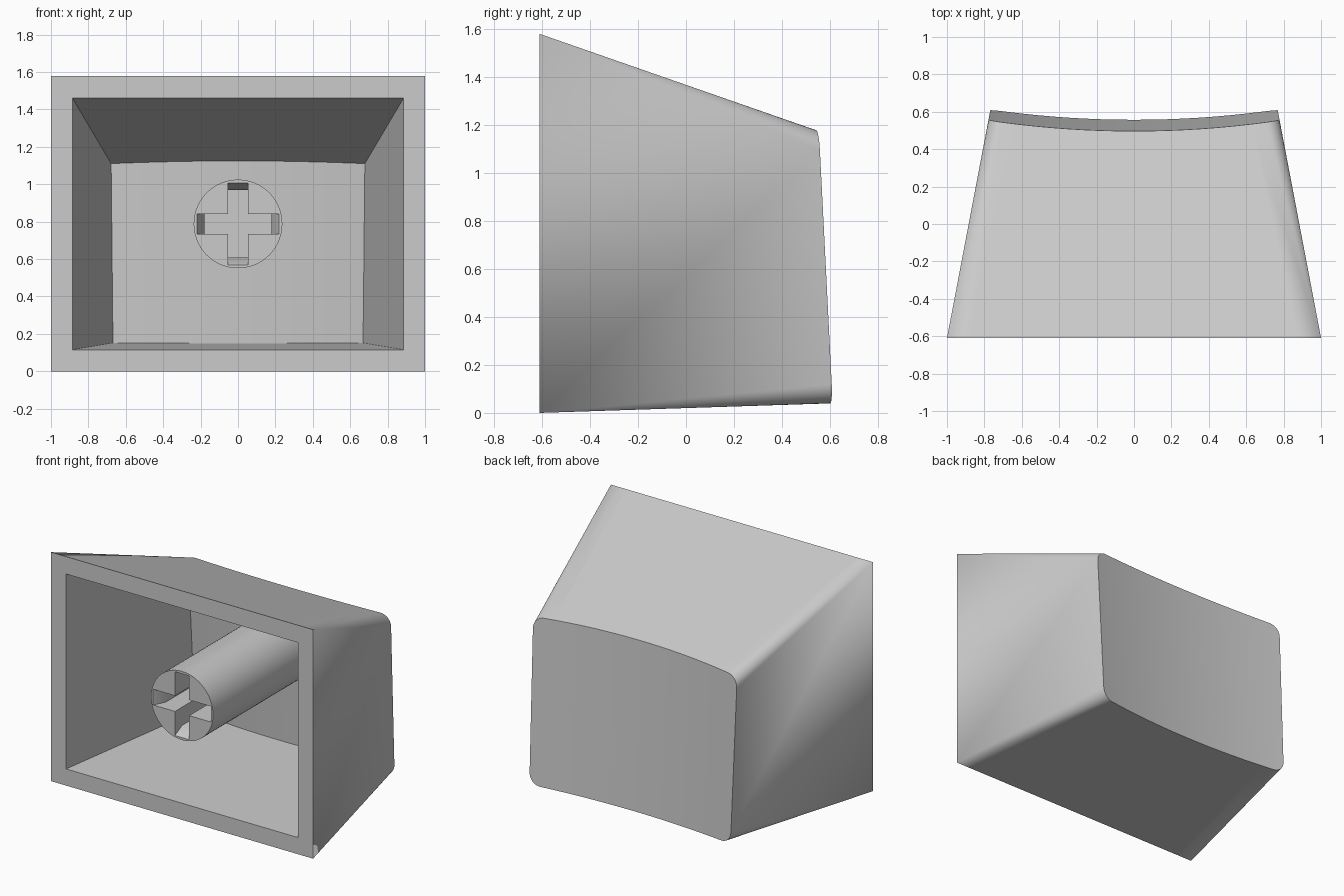
import bpy
import bmesh
from math import sin, cos, pi, radians
from mathutils import Vector, Matrix

FRONT = -0.61
ARC, SPAN = 8, 16

old = bpy.data.objects.get("Cube")
if old:
    bpy.data.objects.remove(old, do_unlink=True)

grey = bpy.data.materials.new("light grey plastic")
grey.use_nodes = True
grey.diffuse_color = (0.6, 0.6, 0.6, 1)
grey.node_tree.nodes["Principled BSDF"].inputs["Base Color"].default_value = (0.6, 0.6, 0.6, 1)


def finish(bm, name):
    bmesh.ops.remove_doubles(bm, verts=bm.verts, dist=1e-5)
    bmesh.ops.recalc_face_normals(bm, faces=bm.faces)
    mesh = bpy.data.meshes.new(name)
    bm.to_mesh(mesh)
    bm.free()
    mesh.materials.append(grey)
    ob = bpy.data.objects.new(name, mesh)
    bpy.context.collection.objects.link(ob)
    return ob


def activate(ob):
    bpy.ops.object.select_all(action='DESELECT')
    ob.select_set(True)
    bpy.context.view_layer.objects.active = ob


def smooth(ob):
    activate(ob)
    bpy.ops.object.shade_smooth_by_angle(angle=radians(30))


def dish(x, z):
    """Depth of the tilted, hollowed touch surface."""
    return 0.612 - 0.052 * (z - 0.04) - 0.055 * (1 - (x / 0.77) ** 2)


def columns(half, r):
    """(back x, corner inset, front x factor) from right to left."""
    right = [(half - r + r * cos(i / ARC * pi / 2), r - r * sin(i / ARC * pi / 2), 1)
             for i in range(ARC + 1)]
    flat = [((half - r) * k, 0, k) for k in (1 - 2 * i / SPAN for i in range(1, SPAN))]
    return right + flat + [(-x, d, -k) for x, d, k in reversed(right)]


def tapered_skin(bm, front, back, back_y, r, offset):
    """Tapering walls closed by the dish; returns the front loop."""
    fx, fz0, fz1 = front
    bx, bz0, bz1 = back
    cols = columns(bx, r)
    rows = []
    for fz, bz, sign in ((fz1, bz1, -1), (fz0, bz0, 1)):
        near, far = [], []
        for x, inset, k in cols:
            a = Vector((fx * k, FRONT, fz))
            b = Vector((x, back_y, bz + sign * inset))
            p = b
            for _ in range(8):      # slide along the wall until it meets the dish
                t = (dish(p.x, p.z) - offset - FRONT) / (back_y - FRONT)
                p = a.lerp(b, t)
            near.append(bm.verts.new(a))
            far.append(bm.verts.new(p))
        rows.append((near, far))
    (tn, tf), (bn, bf) = rows
    for i in range(len(cols) - 1):
        bm.faces.new((tf[i], tf[i + 1], bf[i + 1], bf[i]))
    near, far = tn + bn[::-1], tf + bf[::-1]
    for i in range(len(near)):
        j = (i + 1) % len(near)
        bm.faces.new((near[i], near[j], far[j], far[i]))
    return near


# Hollow shell: outer skin, inner skin and the flat rim between them
bm = bmesh.new()
outer = tapered_skin(bm, (1.0, 0.0, 1.58), (0.768, 0.04, 1.155), 0.61, 0.08, 0.0)
inner = tapered_skin(bm, (0.885, 0.115, 1.46), (0.675, 0.15, 1.105), 0.45, 0.0, 0.11)
for i in range(len(outer)):
    j = (i + 1) % len(outer)
    bm.faces.new((outer[i], outer[j], inner[j], inner[i]))
smooth(finish(bm, "cap_shell"))

# Round stem inside the shell
STEM = Vector((0, 0, 0.788))
bm = bmesh.new()
back = 0.46
bmesh.ops.create_cone(bm, cap_ends=True, segments=64, radius1=0.237, radius2=0.237,
                      depth=back - FRONT,
                      matrix=Matrix.Translation(STEM + Vector((0, (back + FRONT) / 2, 0)))
                      @ Matrix.Rotation(pi / 2, 4, 'X'))
stem = finish(bm, "stem")


def slot_cutter(name, upright, floor):
    """Bar with flared ends at the mouth of the slot."""
    profile = [(0.24, FRONT - 0.04), (0.18, FRONT + 0.08), (0.18, floor)]
    outline = profile + [(-u, y) for u, y in reversed(profile)]
    bm = bmesh.new()
    sides = []
    for w in (-0.054, 0.054):
        sides.append([bm.verts.new(STEM + Vector((w, y, u) if upright else (u, y, w)))
                      for u, y in outline])
        bm.faces.new(sides[-1])
    n = len(outline)
    for i in range(n):
        j = (i + 1) % n
        bm.faces.new((sides[0][i], sides[0][j], sides[1][j], sides[1][i]))
    ob = finish(bm, name)
    ob.hide_render = True
    return ob


# Cross-shaped socket cut into the stem
for name, upright, floor in (("upright_slot", True, -0.1), ("level_slot", False, -0.102)):
    cutter = slot_cutter(name, upright, floor)
    mod = stem.modifiers.new(name, 'BOOLEAN')
    mod.operation = 'DIFFERENCE'
    mod.solver = 'EXACT'
    mod.object = cutter
    activate(stem)
    bpy.ops.object.modifier_apply(modifier=mod.name)
    bpy.data.objects.remove(cutter, do_unlink=True)
smooth(stem)
